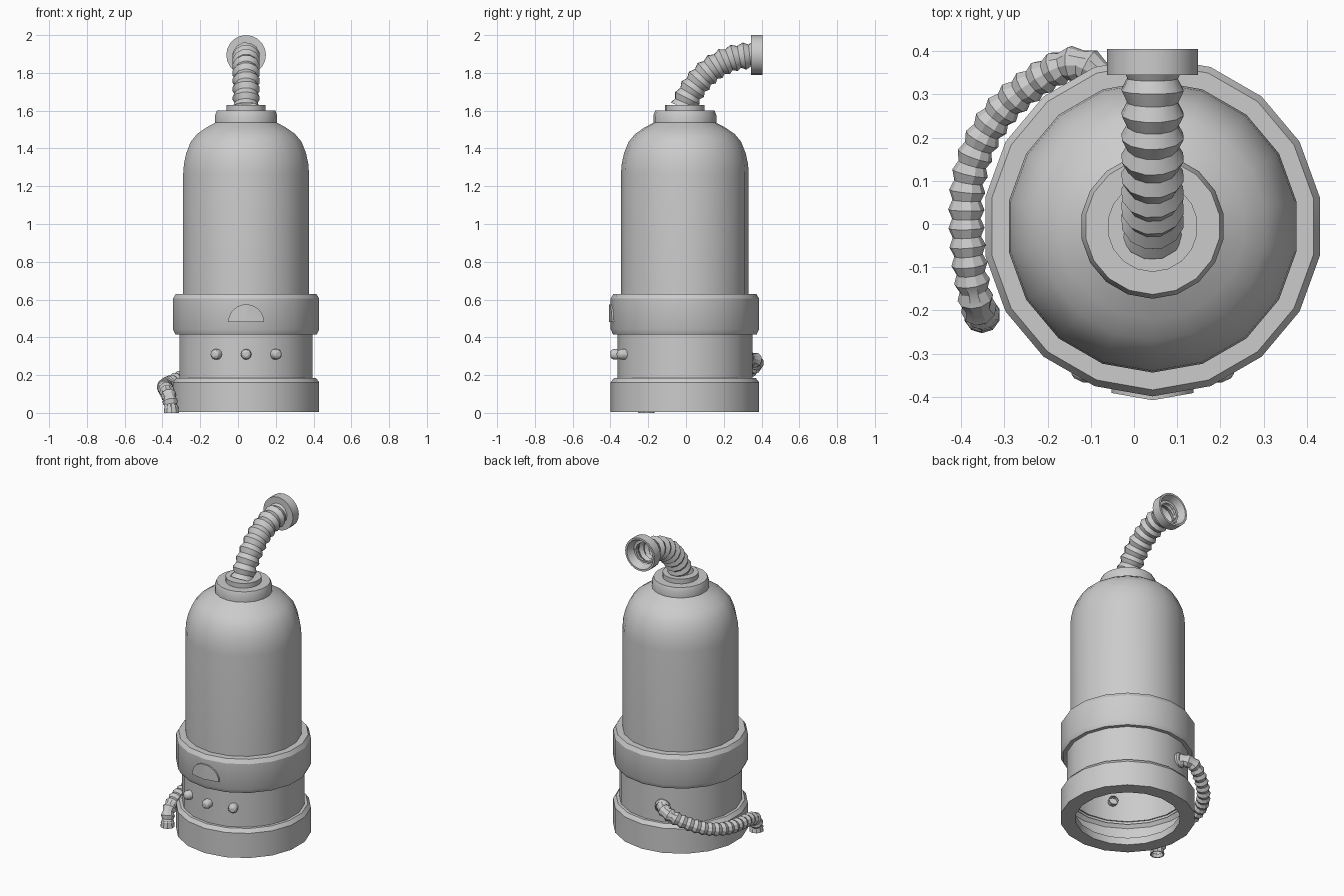
import bpy, bmesh, math
from mathutils import Vector, Matrix, Quaternion

if "Cube" in bpy.data.objects:
    bpy.data.objects.remove(bpy.data.objects["Cube"])

CX, CY = 0.043, -0.006      # body axis
SIDES = 18


def finish(name, bm, angle=30):
    bmesh.ops.recalc_face_normals(bm, faces=bm.faces)
    me = bpy.data.meshes.new(name)
    bm.to_mesh(me)
    bm.free()
    ob = bpy.data.objects.new(name, me)
    bpy.context.collection.objects.link(ob)
    bpy.ops.object.select_all(action='DESELECT')
    ob.select_set(True)
    bpy.context.view_layer.objects.active = ob
    bpy.ops.object.shade_smooth_by_angle(angle=math.radians(angle))
    return ob


def skin(bm, rings, cap=False):
    for a, b in zip(rings, rings[1:]):
        n = len(a)
        for i in range(n):
            bm.faces.new((a[i], a[(i + 1) % n], b[(i + 1) % n], b[i]))
    if cap:
        bm.faces.new(rings[-1])


def lathe(name, profile, mat=None, sides=SIDES, cap=False, angle=30):
    """Turn (radius, height) points about z, then place with mat."""
    bm = bmesh.new()
    rings = []
    for r, z in profile:
        rings.append([bm.verts.new((r * math.cos(t), r * math.sin(t), z)) for t in
                      (math.pi / 2 + 2 * math.pi * i / sides for i in range(sides))])
    skin(bm, rings, cap)
    bm.transform(mat or Matrix.Translation((CX, CY, 0)))
    return finish(name, bm, angle)


def sample_path(pts, count):
    """Catmull-Rom through pts, resampled at even spacing."""
    p = [Vector(q) for q in pts]
    p = [2 * p[0] - p[1]] + p + [2 * p[-1] - p[-2]]
    dense = []
    for i in range(1, len(p) - 2):
        a, b, c, d = p[i - 1:i + 3]
        for k in range(30):
            t = k / 30
            dense.append(0.5 * (2 * b + (c - a) * t + (2 * a - 5 * b + 4 * c - d) * t * t
                                + (3 * b - a - 3 * c + d) * t ** 3))
    dense.append(p[-2])
    dist = [0]
    for a, b in zip(dense, dense[1:]):
        dist.append(dist[-1] + (b - a).length)
    out, j = [], 0
    for i in range(count):
        s = dist[-1] * i / (count - 1)
        while j < len(dist) - 2 and dist[j + 1] < s:
            j += 1
        f = (s - dist[j]) / (dist[j + 1] - dist[j])
        out.append(dense[j].lerp(dense[j + 1], f))
    return out


def ribbed_hose(name, pts, ribs, r_out, r_in, sides=12):
    path = sample_path(pts, 2 * ribs + 1)
    bm = bmesh.new()
    rings, last, side = [], None, None
    for i, c in enumerate(path):
        tan = (path[min(i + 1, len(path) - 1)] - path[max(i - 1, 0)]).normalized()
        if side is None:
            side = tan.orthogonal().normalized()
        else:
            side = last.rotation_difference(tan) @ side
        last = tan
        r = r_in if i % 2 else r_out
        rings.append([bm.verts.new(c + Quaternion(tan, 2 * math.pi * k / sides) @ side * r)
                      for k in range(sides)])
    skin(bm, rings)
    return finish(name, bm)


# body shells
lathe("base", [(0.357, 0.05), (0.305, 0.05), (0.305, 0.004), (0.393, 0.004), (0.393, 0.162),
               (0.375, 0.185), (0.35, 0.185)])
lathe("control_band", [(0.357, 0.17), (0.357, 0.43)])
lathe("collar", [(0.35, 0.415), (0.38, 0.415), (0.393, 0.442), (0.393, 0.605),
                 (0.378, 0.63), (0.33, 0.63)])
lathe("tank", [(0.338, 0.62), (0.338, 1.27), (0.334, 1.32), (0.322, 1.375), (0.298, 1.435),
               (0.263, 1.477), (0.215, 1.51), (0.15, 1.545)], angle=40)

# neck cap
lathe("neck_lower", [(0.15, 1.538), (0.167, 1.538), (0.167, 1.575), (0.157, 1.60), (0.09, 1.60)])
lathe("neck_upper", [(0.105, 1.598), (0.105, 1.63)], cap=True)

# top hose and its end cup
ribbed_hose("top_hose", [(CX, -0.015, 1.615), (CX, 0.02, 1.69), (CX, 0.085, 1.775),
                         (CX, 0.165, 1.84), (CX, 0.26, 1.88), (CX, 0.365, 1.895)], 9, 0.074, 0.06)
cup = Matrix.Translation((CX, 0, 1.895)) @ Matrix.Rotation(-math.pi / 2, 4, 'X')
lathe("hose_cup", [(0.06, 0.345), (0.105, 0.345), (0.105, 0.405), (0.093, 0.405),
                   (0.075, 0.362), (0.058, 0.362)], cup, 20)

# side hose with a fitting at each end
ribbed_hose("side_hose", [(-0.075, 0.335, 0.285), (-0.10, 0.362, 0.28), (-0.15, 0.37, 0.262),
                          (-0.22, 0.335, 0.225), (-0.30, 0.27, 0.185), (-0.355, 0.19, 0.16),
                          (-0.383, 0.10, 0.145), (-0.388, 0.0, 0.135), (-0.38, -0.10, 0.12),
                          (-0.365, -0.18, 0.085), (-0.352, -0.21, 0.02)], 20, 0.042, 0.033, 10)
lathe("side_hose_foot", [(0.034, 0.045), (0.043, 0.0), (0.036, 0.0), (0.03, 0.02)],
      Matrix.Translation((-0.352, -0.21, 0)), 10)
socket = (Matrix.Translation((CX, CY, 0.285)) @ Matrix.Rotation(math.radians(18), 4, 'Z')
          @ Matrix.Rotation(-math.pi / 2, 4, 'X'))
lathe("side_hose_socket", [(0.046, 0.335), (0.046, 0.362), (0.036, 0.372)], socket, 12)

# three round buttons
for i, deg in enumerate((-25.6, 0, 25.6)):
    m = (Matrix.Translation((CX, CY, 0.31)) @ Matrix.Rotation(math.radians(deg), 4, 'Z')
         @ Matrix.Rotation(math.pi / 2, 4, 'X'))
    lathe(f"button_{i + 1}", [(0.028, 0.325), (0.028, 0.378), (0.022, 0.389), (0.012, 0.395)],
          m, 12, cap=True)

# half-round plate bent over the front edge of the collar
bm = bmesh.new()
R = 0.095


def plate_point(dx, z, out):
    return bm.verts.new((CX + dx, CY - (0.393 + out - abs(dx) * math.tan(math.radians(10))), z))


for s in (-1, 1):
    arc = [(s * R * math.cos(math.pi / 2 * k / 6), 0.48 + R * math.sin(math.pi / 2 * k / 6))
           for k in range(7)] + [(0, 0.48)]
    front = [plate_point(x, z, 0.009) for x, z in arc]
    back = [plate_point(x, z, -0.01) for x, z in arc]
    bm.faces.new(front)
    for k in range(8):
        if k != 6:
            j = (k + 1) % 8
            bm.faces.new((front[k], front[j], back[j], back[k]))
bmesh.ops.remove_doubles(bm, verts=bm.verts, dist=1e-5)
finish("front_plate", bm)
